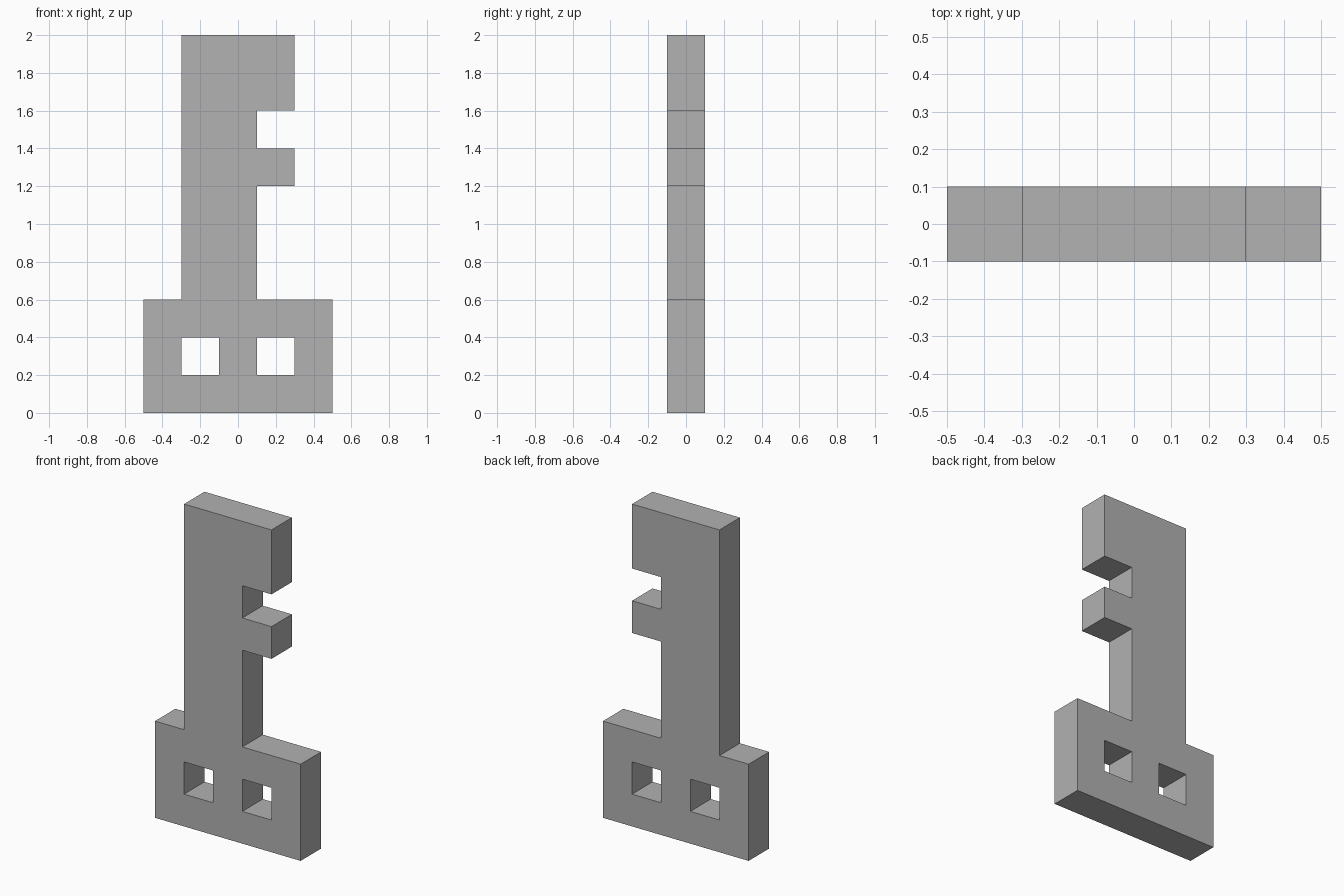
import bpy
import bmesh
import math

cube = bpy.data.objects.get("Cube")
if cube:
    bpy.data.objects.remove(cube, do_unlink=True)

# Single plain grey material
grey = bpy.data.materials.new("plain grey")
grey.use_nodes = True
colour = (0.445, 0.445, 0.445, 1)
grey.diffuse_color = colour
grey.node_tree.nodes["Principled BSDF"].inputs["Base Color"].default_value = colour

# Key silhouette on a square grid, top row first
ROWS = [
    ".###.",
    ".###.",
    ".##..",
    ".###.",
    ".##..",
    ".##..",
    ".##..",
    "#####",
    "#.#.#",
    "#####",
]
CELL = 0.2

# Fill the silhouette with squares facing the front
bm = bmesh.new()
for r, row in enumerate(ROWS):
    z = (len(ROWS) - 1 - r) * CELL
    for c, mark in enumerate(row):
        if mark == "#":
            x = (c - len(row) / 2) * CELL
            corners = [(x, z), (x + CELL, z), (x + CELL, z + CELL), (x, z + CELL)]
            bm.faces.new([bm.verts.new((px, -CELL / 2, pz)) for px, pz in corners])
bmesh.ops.remove_doubles(bm, verts=bm.verts, dist=0.001)

# Extrude to the back, keeping the front faces
front = bm.faces[:]
back = bmesh.ops.extrude_face_region(bm, geom=front, use_keep_orig=True)["geom"]
bmesh.ops.translate(bm, vec=(0, CELL, 0),
                    verts=[g for g in back if isinstance(g, bmesh.types.BMVert)])
bmesh.ops.recalc_face_normals(bm, faces=bm.faces)

# Merge coplanar squares into large flat faces
bmesh.ops.dissolve_limit(bm, angle_limit=math.radians(1), verts=bm.verts, edges=bm.edges)

mesh = bpy.data.meshes.new("key")
bm.to_mesh(mesh)
bm.free()
mesh.materials.append(grey)
key = bpy.data.objects.new("key", mesh)
bpy.context.collection.objects.link(key)
